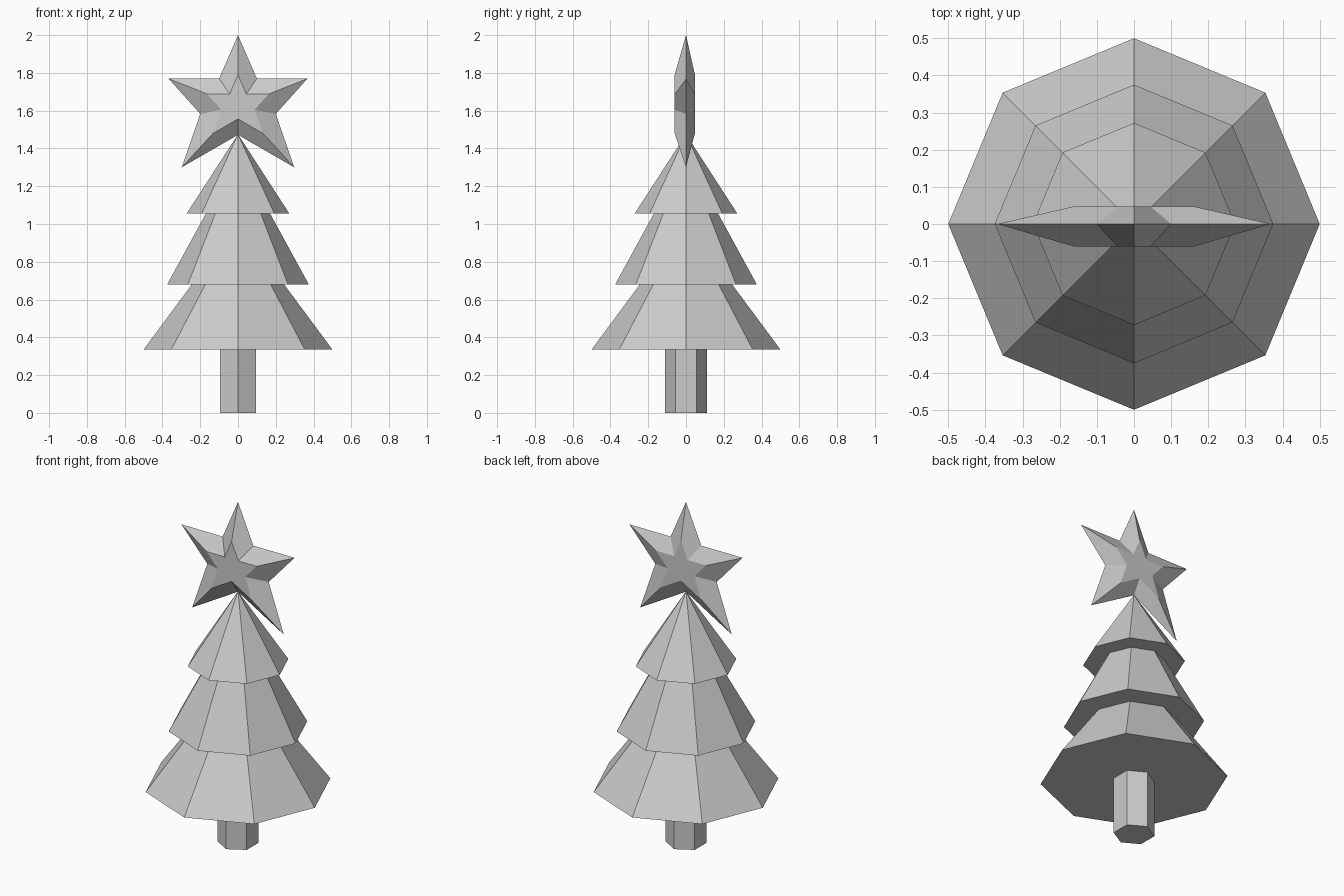
import bpy
import math

if "Cube" in bpy.data.objects:
    bpy.data.objects.remove(bpy.data.objects["Cube"], do_unlink=True)

# Single colour
grey = bpy.data.materials.new("light_grey")
grey.use_nodes = True
grey.diffuse_color = (0.6, 0.6, 0.6, 1)
grey.node_tree.nodes["Principled BSDF"].inputs["Base Color"].default_value = (0.6, 0.6, 0.6, 1)


def add_mesh(name, verts, faces):
    mesh = bpy.data.meshes.new(name)
    mesh.from_pydata(verts, [], faces)
    mesh.materials.append(grey)
    obj = bpy.data.objects.new(name, mesh)
    bpy.context.collection.objects.link(obj)
    return obj


def ring(sides, radius, z):
    angles = [2 * math.pi * i / sides + math.pi / 2 for i in range(sides)]
    return [(radius * math.cos(a), radius * math.sin(a), z) for a in angles]


def add_cone(name, sides, radius, base, apex):
    verts = ring(sides, radius, base) + [(0, 0, apex)]
    faces = [(i, (i + 1) % sides, sides) for i in range(sides)]
    add_mesh(name, verts, faces + [tuple(reversed(range(sides)))])


def add_prism(name, sides, radius, base, top):
    verts = ring(sides, radius, base) + ring(sides, radius, top)
    faces = [(i, (i + 1) % sides, (i + 1) % sides + sides, i + sides) for i in range(sides)]
    faces += [tuple(reversed(range(sides))), tuple(range(sides, 2 * sides))]
    add_mesh(name, verts, faces)


# Six-sided trunk
add_prism("trunk", 6, 0.11, 0, 0.335)

# Eight-sided branch tiers
add_cone("lower_branches", 8, 0.5, 0.335, 1.01)
add_cone("middle_branches", 8, 0.375, 0.68, 1.366)
add_cone("upper_branches", 8, 0.272, 1.055, 1.475)


# Star: sharp outline in the middle, smaller flat star on each side
def add_star(name, centre, scale, front, back):
    half = [(0.1, 1.77), (0.368, 1.77), (0.2, 1.583), (0.298, 1.3)]
    outline = [(0, 2.0)] + half + [(0, 1.472)] + [(-x, z) for x, z in reversed(half)]
    n = len(outline)
    verts = [(x, 0, z) for x, z in outline]
    for y in (front, back):
        verts += [(x * scale, y, centre + (z - centre) * scale) for x, z in outline]
    faces = [tuple(reversed(range(n, 2 * n))), tuple(range(2 * n, 3 * n))]
    for i in range(n):
        j = (i + 1) % n
        faces.append((i, j, n + j, n + i))
        faces.append((j, i, 2 * n + i, 2 * n + j))
    star = add_mesh(name, verts, faces)
    # Consistent outward normals
    bpy.context.view_layer.objects.active = star
    star.select_set(True)
    bpy.ops.object.mode_set(mode="EDIT")
    bpy.ops.mesh.select_all(action="SELECT")
    bpy.ops.mesh.normals_make_consistent(inside=False)
    bpy.ops.object.mode_set(mode="OBJECT")


add_star("star", 1.623, 0.443, -0.06, 0.047)
